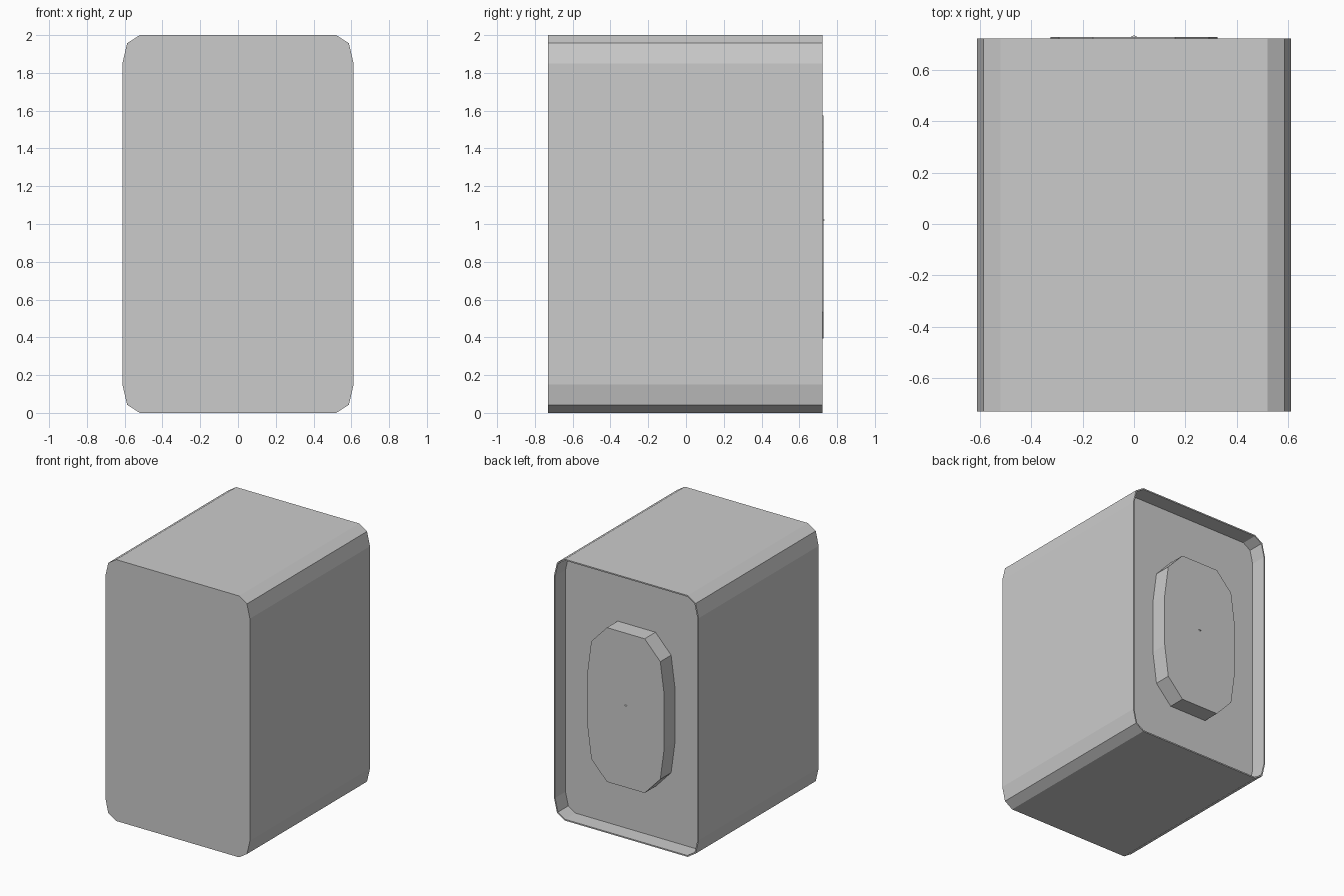
import bpy, bmesh

if "Cube" in bpy.data.objects:
    bpy.data.objects.remove(bpy.data.objects["Cube"])


def mirrored(quarter, zc):
    """Closed outline in x/z from one quarter (bottom right, going upwards)."""
    upper = [(x, 2 * zc - z) for x, z in reversed(quarter)]
    right = quarter + upper
    return right + [(-x, z) for x, z in reversed(right)]


def prism(bm, outline, y0, y1):
    """Extrude an x/z outline from y0 to y1 and return the face at y1."""
    base = bm.faces.new([bm.verts.new((x, y0, z)) for x, z in outline])
    out = bmesh.ops.extrude_face_region(bm, geom=[base], use_keep_orig=True)["geom"]
    for v in [g for g in out if isinstance(g, bmesh.types.BMVert)]:
        v.co.y = y1
    bmesh.ops.recalc_face_normals(bm, faces=bm.faces)
    return next(g for g in out if isinstance(g, bmesh.types.BMFace))


def finish(bm, name):
    mesh = bpy.data.meshes.new(name)
    bm.to_mesh(mesh)
    bm.free()
    obj = bpy.data.objects.new(name, mesh)
    bpy.context.collection.objects.link(obj)
    return obj


PANEL_Y = 0.597

# Cabinet with rounded corners, a thin rear rim and a recessed rear panel
bm = bmesh.new()
body = mirrored([(0.52, 0.0), (0.587, 0.043), (0.612, 0.15)], 1.0)
back = prism(bm, body, -0.73, 0.722)
bmesh.ops.inset_region(bm, faces=[back], thickness=0.01, use_even_offset=True)
walls = bmesh.ops.extrude_discrete_faces(bm, faces=[back])["faces"]
for v in walls[0].verts:
    v.co.y = PANEL_Y
finish(bm, "cabinet")

# Raised twelve-sided rear cover
bm = bmesh.new()
cover = mirrored([(0.16, 0.395), (0.292, 0.535), (0.325, 0.78)], 0.985)
prism(bm, cover, PANEL_Y, 0.728)
finish(bm, "rear_cover")

# Tiny point in the middle of the cover
bm = bmesh.new()
prism(bm, [(-0.033, 1.022), (0.0, 1.01), (0.033, 1.022), (0.0, 1.03)], 0.72, 0.734)
tip = [v for v in bm.verts if v.co.y > 0.73]
bmesh.ops.pointmerge(bm, verts=tip, merge_co=(0.0, 0.735, 1.022))
finish(bm, "cover_point")
